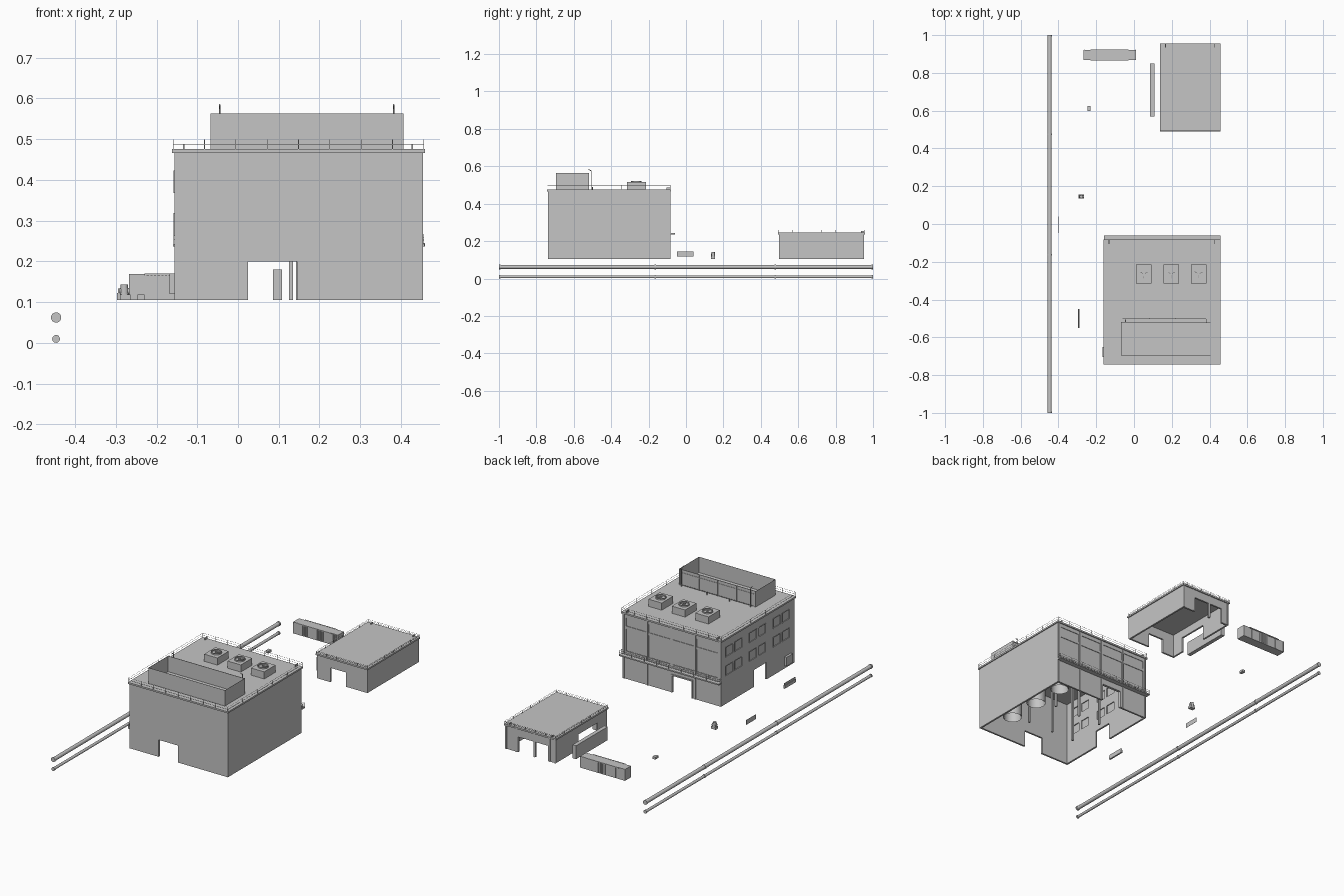
import bpy, bmesh, math
from mathutils import Matrix, Vector

if "Cube" in bpy.data.objects:
    bpy.data.objects.remove(bpy.data.objects["Cube"])

grey = bpy.data.materials.new("concrete grey")
grey.diffuse_color = (0.56, 0.56, 0.56, 1)
grey.use_nodes = True
grey.node_tree.nodes["Principled BSDF"].inputs["Base Color"].default_value = grey.diffuse_color


def finish(name, bm, smooth=False):
    me = bpy.data.meshes.new(name)
    bm.to_mesh(me)
    bm.free()
    me.materials.append(grey)
    ob = bpy.data.objects.new(name, me)
    bpy.context.collection.objects.link(ob)
    if smooth:
        bpy.context.view_layer.objects.active = ob
        ob.select_set(True)
        bpy.ops.object.shade_smooth_by_angle()
        ob.select_set(False)
    return ob


def add_box(bm, x0, x1, y0, y1, z0, z1):
    m = Matrix.Translation(((x0 + x1) / 2, (y0 + y1) / 2, (z0 + z1) / 2))
    m = m @ Matrix.Diagonal((abs(x1 - x0), abs(y1 - y0), abs(z1 - z0), 1))
    bmesh.ops.create_cube(bm, size=1, matrix=m)


def boxes(name, items):
    bm = bmesh.new()
    for b in items:
        add_box(bm, *b)
    return finish(name, bm)


def add_cyl(bm, a, b, r, n=16, caps=True):
    a, b = Vector(a), Vector(b)
    m = Matrix.Translation((a + b) / 2) @ (b - a).to_track_quat('Z', 'Y').to_matrix().to_4x4()
    bmesh.ops.create_cone(bm, cap_ends=caps, segments=n, radius1=r, radius2=r,
                          depth=(b - a).length, matrix=m)


def wall(name, axis, at, inward, u0, u1, z0, z1, holes, thick=0.01):
    """Wall with rectangular holes; its outer face lies on axis = at."""
    us = sorted({u0, u1, *[v for h in holes for v in h[:2]]})
    zs = sorted({z0, z1, *[v for h in holes for v in h[2:]]})
    bm = bmesh.new()
    for a, b in zip(us, us[1:]):
        for c, d in zip(zs, zs[1:]):
            mu, mz = (a + b) / 2, (c + d) / 2
            if any(h[0] < mu < h[1] and h[2] < mz < h[3] for h in holes):
                continue
            pts = [(a, c), (b, c), (b, d), (a, d)]
            bm.faces.new([bm.verts.new((at, u, z) if axis == 'x' else (u, at, z)) for u, z in pts])
    bmesh.ops.remove_doubles(bm, verts=bm.verts, dist=1e-5)
    bmesh.ops.recalc_face_normals(bm, faces=bm.faces)
    res = bmesh.ops.extrude_face_region(bm, geom=bm.faces[:])
    vs = [g for g in res["geom"] if isinstance(g, bmesh.types.BMVert)]
    bmesh.ops.translate(bm, verts=vs, vec=(inward * thick, 0, 0) if axis == 'x' else (0, inward * thick, 0))
    bmesh.ops.recalc_face_normals(bm, faces=bm.faces)
    return finish(name, bm)


def railing(name, x0, x1, y0, y1, z, h, nx, ny, t=0.0008):
    bm = bmesh.new()
    for i in range(nx + 1):
        x = x0 + (x1 - x0) * i / nx
        for y in (y0, y1):
            add_box(bm, x - t, x + t, y - t, y + t, z, z + h)
    for j in range(1, ny):
        y = y0 + (y1 - y0) * j / ny
        for x in (x0, x1):
            add_box(bm, x - t, x + t, y - t, y + t, z, z + h)
    r = t * 0.5
    for k in (0.5, 1.0):
        for y in (y0, y1):
            add_box(bm, x0, x1, y - r, y + r, z + h * k - r, z + h * k + r)
        for x in (x0, x1):
            add_box(bm, x - r, x + r, y0, y1, z + h * k - r, z + h * k + r)
    return finish(name, bm)


G = 0.105  # ground level of the buildings

# Main hall walls
X0, X1, Y0, Y1, T = -0.156, 0.454, -0.738, -0.087, 0.466
door = (0.025, 0.145, G, 0.2)
wall("hall_front_wall", 'y', Y0, 1, X0, X1, G, T, [door])
wall("hall_right_wall", 'x', X1, -1, Y0 + .01, Y1 - .01, G, T, [])
wins = [(y - 0.03, y + 0.03, z, z + 0.05)
        for y in (-.16, -.24, -.37, -.45, -.58, -.66) for z in (.265, .37)]
wall("hall_left_wall", 'x', X0, 1, Y0 + .01, Y1 - .01, G, T, wins + [(-.49, -.38, G, .2)])
boxes("hall_window_panes", [(X0 + .002, X0 + .005, a, b, c, d) for a, b, c, d in wins])
frames = []
for a, b, c, d in wins:
    f = (X0 - .002, X0 + .003)
    frames += [(*f, a - .003, b + .003, c - .003, c), (*f, a - .003, b + .003, d, d + .003),
               (*f, a - .003, a, c, d), (*f, b, b + .003, c, d)]
boxes("hall_window_frames", frames)

# Rear wall with recessed bays between pilasters
bays = [(-.135, -.005), (.012, .143), (.16, .292), (.309, .432)]
panels = [(a, b, z0, z1) for a, b in bays for z0, z1 in ((.26, .385), (.4, .445))]
wall("hall_rear_wall", 'y', Y1, -1, X0, X1, G, T, panels + [door])
boxes("hall_rear_panels", [(a, b, Y1 - .006, Y1 - .003, c, d) for a, b, c, d in panels])
boxes("hall_rear_pilasters", [(x - .004, x + .004, Y1, Y1 + .003, G, T)
                              for x in (-.15, .003, .151, .30, .447)])
boxes("hall_rear_door_frame", [(.018, .025, Y1, Y1 + .004, G, .207), (.145, .152, Y1, Y1 + .004, G, .207),
                               (.025, .145, Y1, Y1 + .004, .2, .207)])

# Rear walkway with its handrail
boxes("rear_walkway", [(-.16, .458, Y1, -.06, .236, .243)])
railing("rear_walkway_rail", -.158, .456, -.084, -.062, .243, .022, 8, 1)

# Hall roof
boxes("hall_roof", [(-.162, .459, -.744, -.081, .466, .475)])
railing("hall_roof_rail", -.159, .456, -.741, -.084, .475, .024, 8, 5)
boxes("hall_roof_drains", [(x - .002, x + .002, -.105, -.083, .475, .487) for x in (-.133, .428)])
boxes("wall_cabinet", [(-.168, X0, -.705, -.65, .12, .17)])

# Open rooftop screen with posts on the rear side
RX0, RX1, RY0, RY1 = -.068, .406, -.695, -.522
S = .0006
boxes("roof_screen", [(RX0, RX1, RY0, RY0 + S, .475, .563), (RX0, RX1, RY1 - S, RY1, .475, .563),
                      (RX0, RX0 + S, RY0, RY1, .475, .563), (RX1 - S, RX1, RY0, RY1, .475, .563)])
posts = [RX0 + .004 + i * (RX1 - RX0 - .008) / 4 for i in range(5)]
boxes("roof_screen_posts", [(x - .003, x + .003, RY1, RY1 + .004, .475, .563) for x in posts]
      + [(RX0, RX1, RY1, RY1 + .002, z, z + .005) for z in (.54, .558)])
bm = bmesh.new()
for x in (-.045, .382):
    add_cyl(bm, (x, -.506, .475), (x, -.506, .575), .002, 8)
    add_cyl(bm, (x, -.506, .575), (x, -.522, .584), .002, 8)
for x in (.08, .22):
    add_cyl(bm, (x, -.5, .475), (x, -.5, .49), .002, 8)
add_cyl(bm, (-.06, -.502, .487), (.382, -.502, .487), .0015, 8)
finish("roof_masts_and_pipe", bm)

# Three roof fans
for i, x in enumerate((.052, .197, .342)):
    y = -.265
    boxes(f"roof_fan_base_{i}", [(x - .041, x + .041, y - .05, y + .05, .475, .515)])
    bm = bmesh.new()
    add_cyl(bm, (x, y, .515), (x, y, .522), .028, 24, False)
    add_cyl(bm, (x, y, .515), (x, y, .522), .024, 24, False)
    add_cyl(bm, (x, y, .515), (x, y, .521), .006, 12)
    # rim joining the two rings
    for k in range(24):
        a, b = k * math.tau / 24, (k + 1) * math.tau / 24
        bm.faces.new([bm.verts.new((x + r * math.sin(t), y + r * math.cos(t), .522))
                      for r, t in ((.028, b), (.028, a), (.024, a), (.024, b))])
    bmesh.ops.remove_doubles(bm, verts=bm.verts, dist=1e-5)
    for k in range(3):
        a = k * math.tau / 3 + .5
        add_cyl(bm, (x, y, .518), (x + .024 * math.cos(a), y + .024 * math.sin(a), .518), .0015, 6)
    finish(f"roof_fan_{i}", bm, True)

# Hall interior: tanks and columns
for i, y in enumerate((-.54, -.345, -.15)):
    bm = bmesh.new()
    add_cyl(bm, (.39, y, .107), (.39, y, .25), .05, 24, False)
    add_cyl(bm, (.39, y, .107), (.39, y, .25), .046, 24, False)
    bmesh.ops.create_circle(bm, cap_ends=True, radius=.05, segments=24, matrix=Matrix.Translation((.39, y, .25)))
    finish(f"indoor_tank_{i}", bm, True)
boxes("indoor_columns", [(x - .005, x + .005, y - .005, y + .005, G, T)
                         for x in (-.01, .13, .29) for y in (-.52, -.3)])

# Small annex
AX0, AX1, AY0, AY1, AT = .142, .454, .497, .95, .236
wall("annex_front_wall", 'y', AY0, 1, AX0, AX1, G, AT, [(.225, .32, G, .185)])
wall("annex_rear_wall", 'y', AY1, -1, AX0, AX1, G, AT, [(.19, .268, G, .19), (.28, .375, G, .19)])
wall("annex_left_wall", 'x', AX0, 1, AY0 + .01, AY1 - .01, G, AT, [(.58, .75, G, .19)])
wall("annex_right_wall", 'x', AX1, -1, AY0 + .01, AY1 - .01, G, AT, [])
boxes("annex_pilasters", [(x - .004, x + .004, AY1, AY1 + .003, G, AT) for x in (.147, .18, .274, .385, .449)])
boxes("annex_roof", [(.137, .459, .491, .956, AT, .245)])
railing("annex_roof_rail", .14, .456, .494, .953, .245, .014, 5, 6)
boxes("annex_drains", [(x - .002, x + .002, .935, .954, .245, .253) for x in (.167, .428)])

# Screen wall and ribbed container beside the annex
boxes("screen_wall", [(.086, .108, .57, .85, G, .18)])
boxes("container", [(-.267, .011, .869, .921, G, .169)])
ribs = [(x, x + .004, .867, .869, G + .004, .166) for x in [-.264 + .009 * i for i in range(30)]]
ribs += [(x, x + .003, .921, .923, G + .002, .167) for x in [-.265 + .0545 * i for i in range(6)]]
ribs += [(x, x + .002, .921, .9235, G + .004, .165) for x in [-.15 + .005 * i for i in range(8)]]
boxes("container_ribs", ribs)
boxes("container_top_rails", [(-.23, -.03, y, y + .004, .165, .17) for y in (.865, .921)])

# Yard items
boxes("low_barrier", [(-.297, -.288, -.55, -.45, G, .122), (-.294, -.291, -.548, -.452, .122, .133)])
boxes("sign_plate", [(-.4015, -.401, -.047, .04, .118, .145)])
boxes("small_crate", [(-.247, -.229, .598, .624, G, .118)])
boxes("pump_base", [(-.293, -.264, .134, .156, G, .118)])
bm = bmesh.new()
add_cyl(bm, (-.279, .145, .118), (-.279, .145, .134), .011, 16)
add_cyl(bm, (-.291, .145, .127), (-.266, .145, .127), .008, 16)
add_cyl(bm, (-.279, .145, .134), (-.279, .145, .143), .009, 16)
finish("pump", bm, True)

# Long pipelines with flanges
for name, z, r in (("upper", .062, .0105), ("lower", .0095, .0075)):
    bm = bmesh.new()
    add_cyl(bm, (-.4465, -1, z), (-.4465, 1, z), r, 20)
    for y in (-1, -.168, .472, .992):
        add_cyl(bm, (-.4465, y, z), (-.4465, y + .008, z), r + .002, 20)
    finish(f"{name}_pipeline", bm, True)
